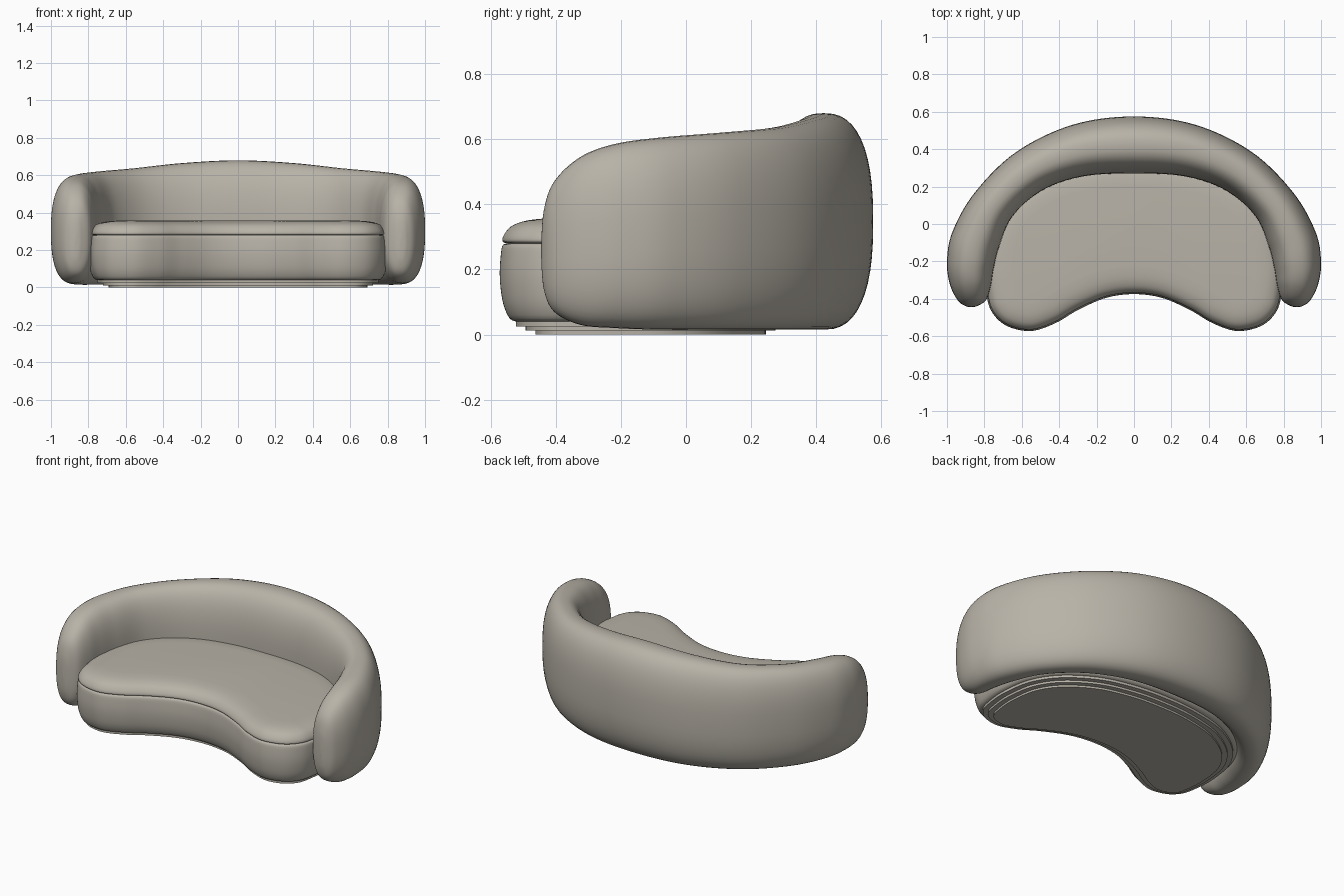
import bpy
import math
from mathutils import Vector

default_cube = bpy.data.objects.get("Cube")
if default_cube:
    bpy.data.objects.remove(default_cube, do_unlink=True)

fabric = bpy.data.materials.new("warm grey fabric")
fabric.use_nodes = True
fabric.diffuse_color = (0.48, 0.45, 0.39, 1)
fabric.node_tree.nodes["Principled BSDF"].inputs["Base Color"].default_value = fabric.diffuse_color


def spline(points, steps, closed=False):
    """Smooth curve through points of any dimension."""
    count = len(points)
    result = []
    for i in range(count if closed else count - 1):
        if closed:
            a, b, c, d = (Vector(points[(i + k) % count]) for k in (-1, 0, 1, 2))
        else:
            a, b, c, d = (Vector(points[min(max(i + k, 0), count - 1)]) for k in (-1, 0, 1, 2))
        for s in range(steps):
            t = s / steps
            result.append(b + (c - a) * t / 2 + (a * 2 - b * 5 + c * 4 - d) * t * t / 2
                          + (b * 3 - a - c * 3 + d) * t ** 3 / 2)
    if not closed:
        result.append(Vector(points[-1]))
    return result


def loft(name, rings):
    """Skin a list of equal closed rings and cap both ends."""
    size = len(rings[0])
    verts = [p for ring in rings for p in ring]
    faces = [tuple(range(size))[::-1], tuple(range(len(verts) - size, len(verts)))]
    for r in range(len(rings) - 1):
        for i in range(size):
            j = (i + 1) % size
            faces.append((r * size + i, r * size + j, (r + 1) * size + j, (r + 1) * size + i))
    mesh = bpy.data.meshes.new(name)
    mesh.from_pydata(verts, [], faces)
    mesh.materials.append(fabric)
    obj = bpy.data.objects.new(name, mesh)
    bpy.context.collection.objects.link(obj)
    bpy.ops.object.select_all(action="DESELECT")
    obj.select_set(True)
    bpy.context.view_layer.objects.active = obj
    bpy.ops.object.mode_set(mode="EDIT")
    bpy.ops.mesh.select_all(action="SELECT")
    bpy.ops.mesh.normals_make_consistent(inside=False)
    bpy.ops.object.mode_set(mode="OBJECT")
    bpy.ops.object.shade_smooth_by_angle(angle=math.radians(40))
    return obj


# Wraparound back and arms: outer x, y, inner x, y, bottom, top from centre to arm tip
half_back = [
    (0, .575, 0, .27, .015, .68),
    (.33, .53, .27, .255, .015, .665),
    (.63, .385, .49, .18, .015, .637),
    (.85, .17, .65, .04, .015, .62),
    (.97, -.04, .72, -.12, .015, .605),
    (1, -.2, .75, -.24, .02, .585),
    (.985, -.32, .765, -.33, .03, .545),
    (.945, -.405, .79, -.405, .07, .47),
    (.905, -.437, .835, -.437, .14, .38),
    (.872, -.445, .868, -.445, .24, .27),
]
mirrored_back = [(-a, b, -c, d, e, f) for a, b, c, d, e, f in half_back[:0:-1]]


def power(value, exponent):
    return math.copysign(abs(value) ** exponent, value)


def back_ring(station, sides=48):
    ox, oy, ix, iy, low, high = station
    outer, inner = Vector((ox, oy)), Vector((ix, iy))
    ring = []
    for k in range(sides):
        angle = math.tau * k / sides
        across = (outer + inner) / 2 + (outer - inner) / 2 * power(math.cos(angle), .8)
        z = (low + high) / 2 + (high - low) / 2 * power(math.sin(angle), .8)
        ring.append((across.x, across.y, z))
    return ring


loft("back_and_arms", [back_ring(s) for s in spline(mirrored_back + half_back, 8)])

# Kidney-shaped plan shared by the seat and the plinth
half_plan = [(0, -.375), (.15, -.395), (.3, -.46), (.42, -.53), (.55, -.572), (.68, -.545),
             (.76, -.47), (.79, -.37), (.8, -.22), (.765, -.02), (.65, .15), (.45, .28),
             (.22, .34), (0, .355)]
plan = spline(half_plan + [(-x, y) for x, y in half_plan[-2:0:-1]], 8, closed=True)


def plan_ring(inset, z):
    ring = []
    for i, p in enumerate(plan):
        along = (plan[(i + 1) % len(plan)] - plan[i - 1]).normalized()
        ring.append((p.x - along.y * inset, p.y + along.x * inset, z))
    return ring


def plan_solid(name, profile):
    return loft(name, [plan_ring(inset, z) for inset, z in profile])


# Upholstered seat body, and the cushion above its seam
plan_solid("seat_body", spline([(.05, .04), (.03, .05), (.012, .09), (.003, .14), (0, .19),
                                (.003, .24), (.008, .272), (.018, .279), (.03, .28)], 3))
plan_solid("seat_cushion", spline([(.03, .28), (.018, .281), (.008, .288), (.014, .308),
                                   (.035, .332), (.07, .347), (.11, .354), (.15, .357)], 3))

# Stepped plinth
for name, inset, low, high in (("upper_plinth", .05, .025, .045),
                               ("middle_plinth", .08, .012, .03),
                               ("floor_plinth", .11, 0, .015)):
    plan_solid(name, [(inset, low), (inset, high)])
